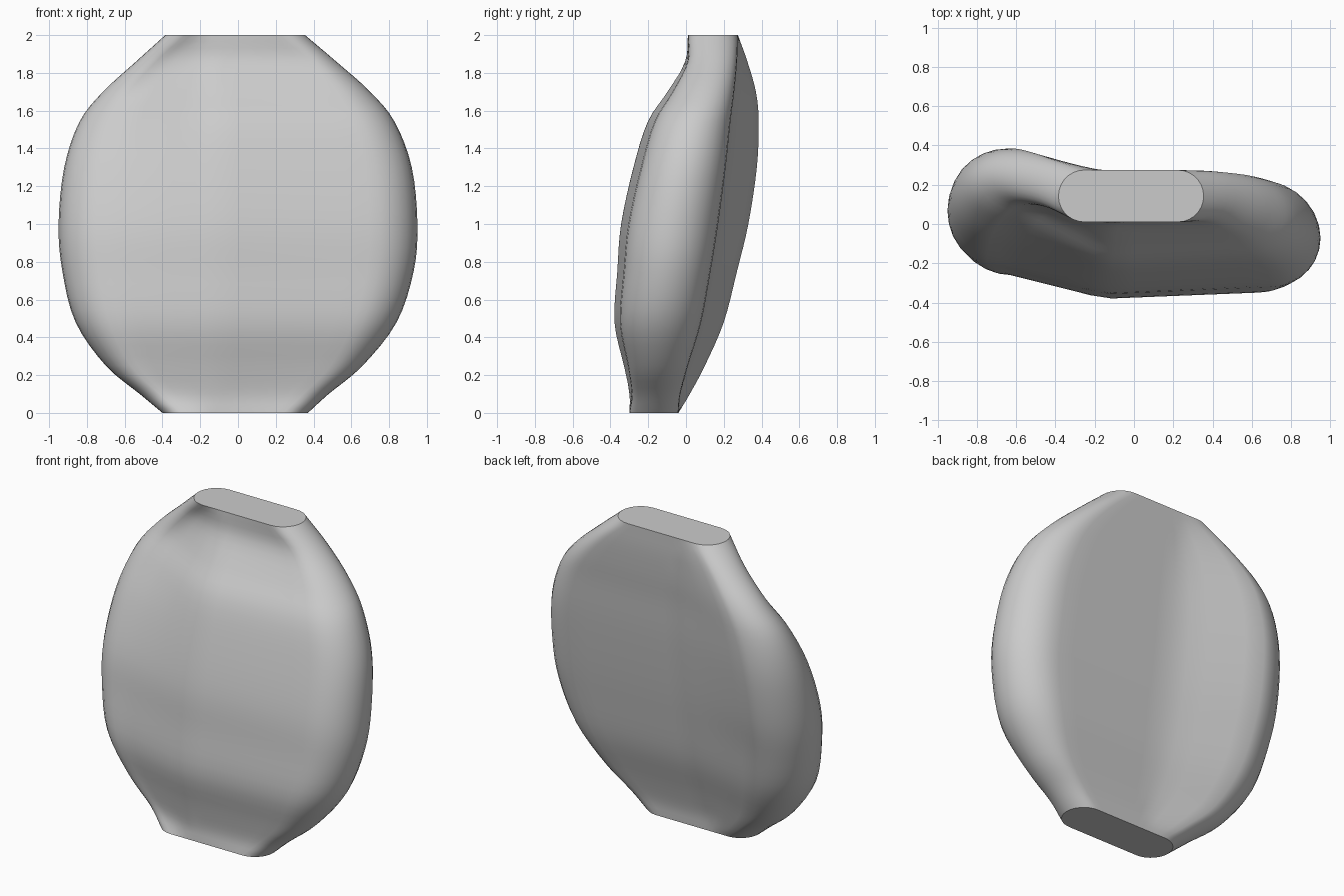
import bpy, bmesh, math
from mathutils import Vector

cube = bpy.data.objects.get("Cube")
if cube:
    bpy.data.objects.remove(cube, do_unlink=True)

grey = bpy.data.materials.new("light grey")
grey.use_nodes = True
grey.diffuse_color = (0.6, 0.6, 0.6, 1)
grey.node_tree.nodes["Principled BSDF"].inputs["Base Color"].default_value = (0.6, 0.6, 0.6, 1)

# Stations up the body: height, low x, high x, front y, back y,
# backward sweep of the low-x wing, and bevel of that wing's front
STATIONS = [
    (0.00, -0.40, 0.37, -0.30, -0.04, 0.00, 0.00),
    (0.10, -0.52, 0.48, -0.30, -0.03, 0.05, 0.00),
    (0.25, -0.70, 0.66, -0.33, 0.01, 0.09, 0.00),
    (0.48, -0.86, 0.84, -0.38, 0.08, 0.12, 0.00),
    (0.75, -0.93, 0.93, -0.365, 0.13, 0.14, 0.00),
    (1.00, -0.95, 0.95, -0.345, 0.17, 0.16, 0.00),
    (1.30, -0.92, 0.92, -0.28, 0.21, 0.165, 0.03),
    (1.54, -0.84, 0.83, -0.205, 0.235, 0.15, 0.08),
    (1.70, -0.715, 0.70, -0.10, 0.255, 0.115, 0.08),
    (1.86, -0.54, 0.52, -0.005, 0.27, 0.055, 0.03),
    (2.00, -0.385, 0.355, 0.01, 0.275, 0.00, 0.00),
]
BEND_X = -0.15
CAP_STEPS = 14
SIDE_STEPS = 12
SUBSTEPS = 4


def spline(points):
    """Smooth curve through every station."""
    p = [Vector(q) for q in points]
    p = [2 * p[0] - p[1]] + p + [2 * p[-1] - p[-2]]
    out = []
    for a, b, c, d in zip(p, p[1:], p[2:], p[3:]):
        for k in range(SUBSTEPS):
            t = k / SUBSTEPS
            out.append(b + (c - a) * t / 2 + (2 * a - 5 * b + 4 * c - d) * t * t / 2
                       + (3 * b - a - 3 * c + d) * t ** 3 / 2)
    return out + [p[-2]]


def clamp(v):
    return min(max(v, 0), 1)


def section(z, x0, x1, front, back, sweep, bevel):
    """Rounded slot outline: one wing bent backward, both fronts easing back."""
    r, mid = (back - front) / 2, (back + front) / 2
    lo, hi = x0 + r, x1 - r
    flat = [lo + (hi - lo) * i / SIDE_STEPS for i in range(1, SIDE_STEPS)]
    arc = [math.pi * i / CAP_STEPS - math.pi / 2 for i in range(CAP_STEPS + 1)]
    pts = [(x, front) for x in flat]
    pts += [(hi + r * math.cos(a), mid + r * math.sin(a)) for a in arc]
    pts += [(x, back) for x in reversed(flat)]
    pts += [(lo - r * math.cos(a), mid - r * math.sin(a)) for a in arc]
    ring = []
    for x, y in pts:
        wing = clamp((BEND_X - x) / max(BEND_X - lo, 0.05))
        other = clamp((x - BEND_X) / (hi - BEND_X))
        frontness = (back - y) / (back - front)
        shift = sweep * wing + frontness * (bevel * wing + sweep * other / 4)
        ring.append(Vector((x, y + shift, z)))
    return ring


# Body lofted through the sections, with flat ends
bm = bmesh.new()
rings = [[bm.verts.new(p) for p in section(*s)] for s in spline(STATIONS)]
n = len(rings[0])
for low, high in zip(rings, rings[1:]):
    for i in range(n):
        j = (i + 1) % n
        bm.faces.new((low[i], low[j], high[j], high[i]))
bm.faces.new(list(reversed(rings[0])))
bm.faces.new(rings[-1])

mesh = bpy.data.meshes.new("bent_body")
bm.to_mesh(mesh)
bm.free()
mesh.materials.append(grey)
body = bpy.data.objects.new("bent_body", mesh)
bpy.context.collection.objects.link(body)

# Smooth skin with sharp rims at the flat ends
bpy.ops.object.select_all(action="DESELECT")
body.select_set(True)
bpy.context.view_layer.objects.active = body
bpy.ops.object.shade_smooth_by_angle(angle=math.radians(35))
